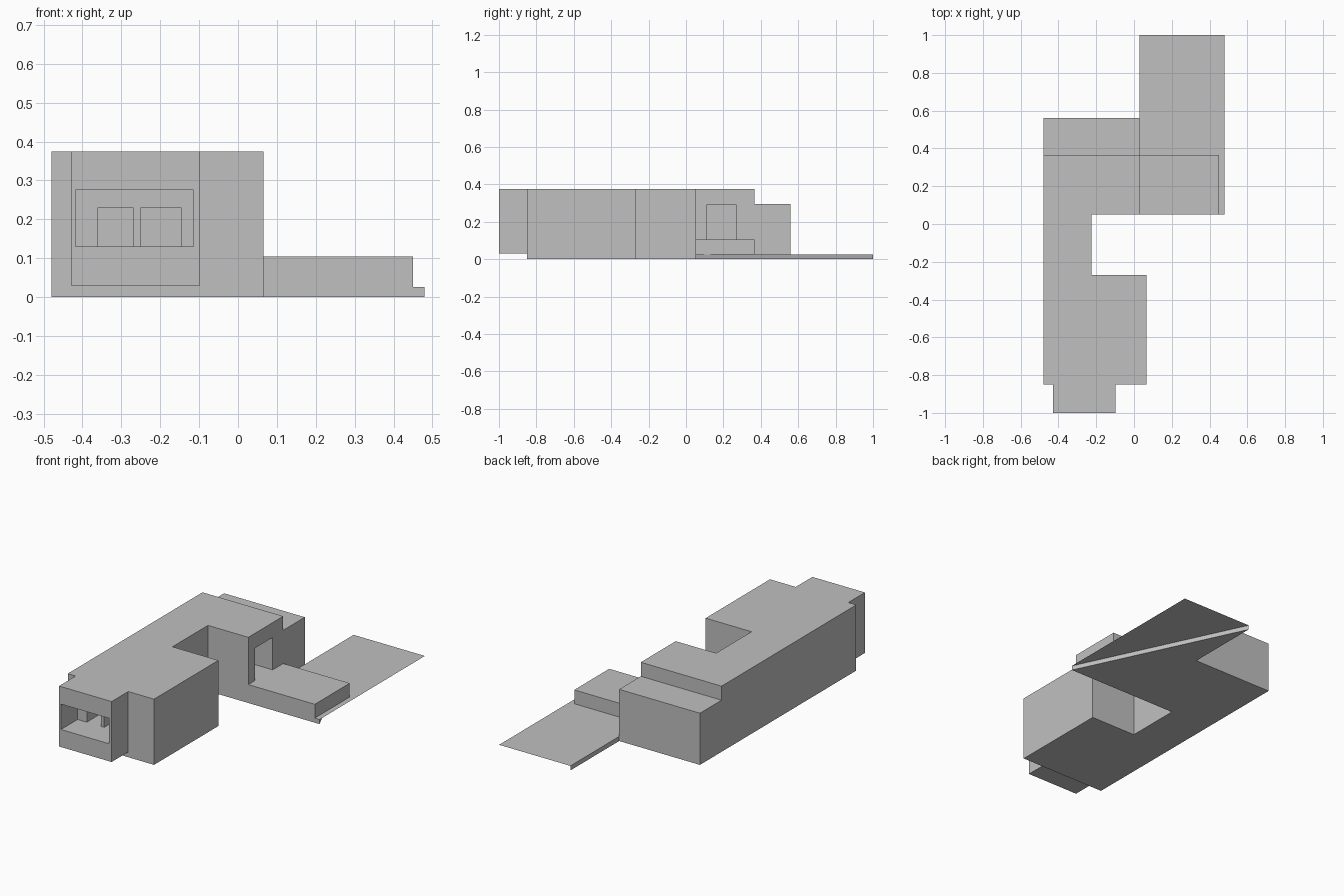
import bpy, bmesh

if "Cube" in bpy.data.objects:
    bpy.data.objects.remove(bpy.data.objects["Cube"])

grey = bpy.data.materials.new("plain grey")
grey.diffuse_color = (0.53, 0.53, 0.53, 1)
grey.use_nodes = True
grey.node_tree.nodes["Principled BSDF"].inputs["Base Color"].default_value = grey.diffuse_color


def prism(name, outline, z0, z1):
    """Extrude a flat outline from z0 to z1 (a single sheet when equal)."""
    bm = bmesh.new()
    face = bm.faces.new([bm.verts.new((x, y, z0)) for x, y in outline])
    if z1 > z0:
        ext = bmesh.ops.extrude_face_region(bm, geom=[face])
        verts = [v for v in ext["geom"] if isinstance(v, bmesh.types.BMVert)]
        bmesh.ops.translate(bm, verts=verts, vec=(0, 0, z1 - z0))
        bmesh.ops.recalc_face_normals(bm, faces=bm.faces[:])
    mesh = bpy.data.meshes.new(name)
    bm.to_mesh(mesh)
    bm.free()
    mesh.materials.append(grey)
    obj = bpy.data.objects.new(name, mesh)
    bpy.context.collection.objects.link(obj)
    return obj


def box(name, x0, x1, y0, y1, z0, z1):
    return prism(name, [(x0, y0), (x1, y0), (x1, y1), (x0, y1)], z0, z1)


def cut(obj, *bounds):
    """Cut a box-shaped opening out of an object."""
    cutter = box("cutter", *bounds)
    cutter.hide_render = True
    mod = obj.modifiers.new("opening", 'BOOLEAN')
    mod.operation = 'DIFFERENCE'
    mod.solver = 'EXACT'
    mod.object = cutter
    dg = bpy.context.evaluated_depsgraph_get()
    dg.update()
    result = bpy.data.meshes.new_from_object(obj.evaluated_get(dg))
    obj.modifiers.clear()
    obj.data = result
    bpy.data.objects.remove(cutter)


# Main house with side courtyard
house = prism("house", [(-.48, -.85), (.065, -.85), (.065, -.27), (-.225, -.27),
                        (-.225, .05), (.03, .05), (.03, .365), (-.48, .365)], 0, .375)
# Balcony doorways in the front wall, and the terrace door
cut(house, -.36, -.27, -.9, -.70, .13, .23)
cut(house, -.25, -.147, -.9, -.70, .13, .23)
cut(house, -.10, .1, .11, .27, .105, .29)

# Lower rear wing
box("rear_wing", -.48, .03, .365, .56, 0, .295)

# Raised front bay, open as a balcony
bay = box("front_bay", -.43, -.098, -1, -.85, .03, .375)
cut(bay, -.418, -.115, -1.1, -.8, .13, .275)

# Terrace block beside the house
box("terrace", .03, .45, .05, .365, .026, .105)

# Ground wedge and the thin overhanging half of the driveway
prism("driveway_base", [(.03, .05), (.48, .05), (.03, 1)], 0, .026)
prism("driveway_sheet", [(.48, .05), (.48, 1), (.03, 1)], .026, .026)
